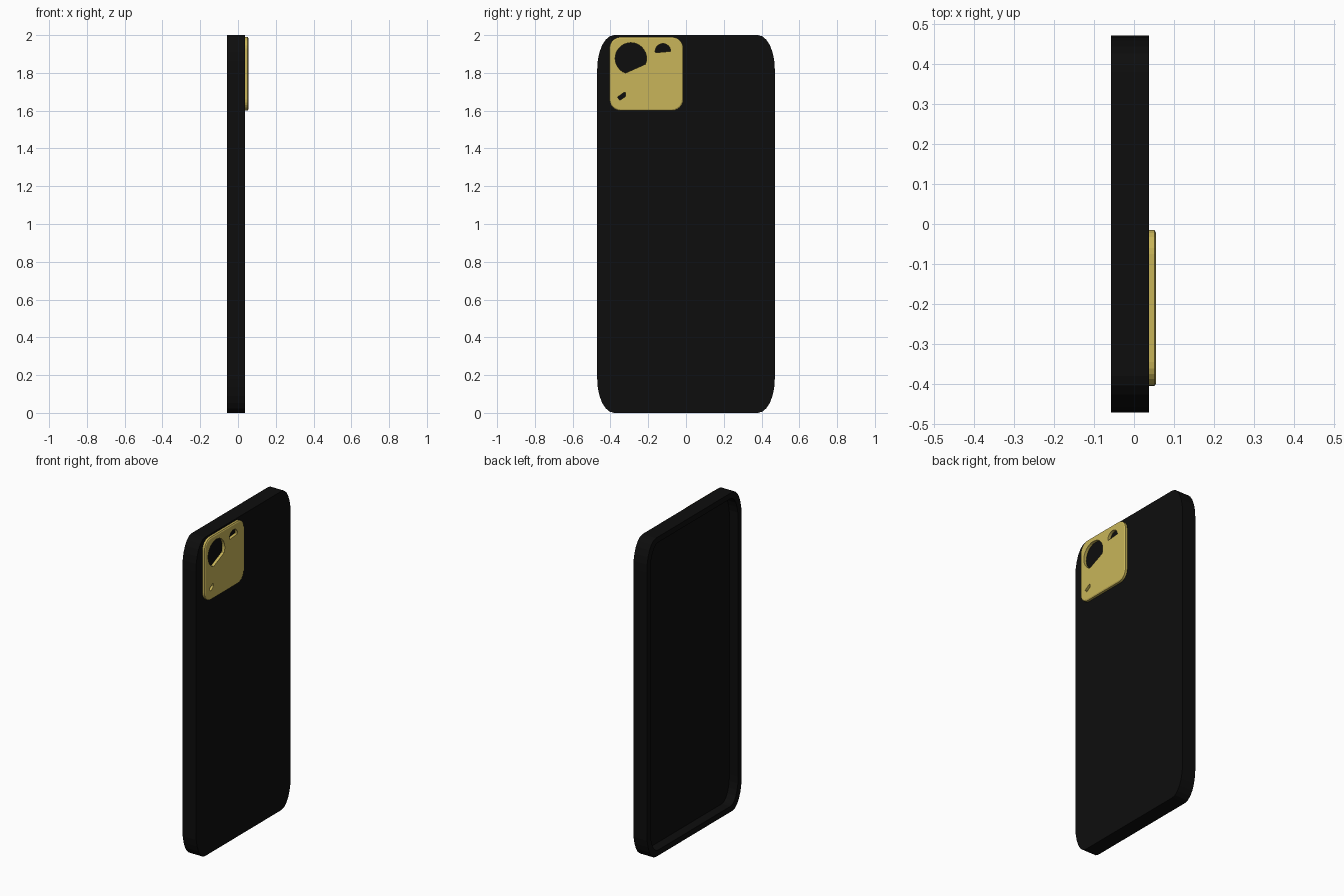
import bpy, bmesh, math

if "Cube" in bpy.data.objects:
    bpy.data.objects.remove(bpy.data.objects["Cube"])


def rounded(y0, y1, z0, z1, ry, rz, seg=6):
    """Rounded rectangle in the YZ plane, counter-clockwise seen from +x."""
    pts = []
    corners = [(y1 - ry, z1 - rz), (y0 + ry, z1 - rz), (y0 + ry, z0 + rz), (y1 - ry, z0 + rz)]
    for q, (cy, cz) in enumerate(corners):
        for i in range(seg + 1):
            a = (q + i / seg) * math.pi / 2
            pts.append((cy + ry * math.cos(a), cz + rz * math.sin(a)))
    return pts


def arc(cy, cz, r, a0, a1, seg=24):
    """Circle segment closed by its chord."""
    return [(cy + r * math.cos(math.radians(a0 + (a1 - a0) * i / seg)),
             cz + r * math.sin(math.radians(a0 + (a1 - a0) * i / seg))) for i in range(seg + 1)]


def material(name, color):
    m = bpy.data.materials.new(name)
    m.diffuse_color = color
    m.use_nodes = True
    m.node_tree.nodes["Principled BSDF"].inputs["Base Color"].default_value = m.diffuse_color
    return m


def loft(name, sections, mat=None):
    """Skin a list of (x, profile) sections into a closed solid."""
    bm = bmesh.new()
    rings = [[bm.verts.new((x, y, z)) for y, z in prof] for x, prof in sections]
    n = len(rings[0])
    for a, b in zip(rings, rings[1:]):
        for i in range(n):
            bm.faces.new((a[i], a[(i + 1) % n], b[(i + 1) % n], b[i]))
    bm.faces.new(rings[0][::-1])
    bm.faces.new(rings[-1])
    bmesh.ops.recalc_face_normals(bm, faces=bm.faces)
    me = bpy.data.meshes.new(name)
    bm.to_mesh(me)
    bm.free()
    if mat:
        me.materials.append(mat)
    ob = bpy.data.objects.new(name, me)
    bpy.context.collection.objects.link(ob)
    return ob


black = material("black", (0.004, 0.004, 0.004, 1))
gold = material("gold", (0.58, 0.46, 0.10, 1))

# Case shell: outer outline, rim, then down into the open cavity on the -x side
outer = rounded(-0.47, 0.47, 0, 2, 0.09, 0.18)
inner = rounded(-0.435, 0.435, 0.035, 1.965, 0.075, 0.155)
loft("case_shell", [(0.037, outer), (-0.057, outer), (-0.057, inner), (0.003, inner)], black)

# Raised camera plate with a small chamfer
plate_out = rounded(-0.405, -0.015, 1.60, 1.99, 0.06, 0.06)
plate_in = rounded(-0.398, -0.022, 1.607, 1.983, 0.053, 0.053)
plate = loft("camera_plate", [(0.037, plate_out), (0.051, plate_out), (0.055, plate_in)], gold)

# Openings in the plate
holes = {
    "large_opening": arc(-0.292, 1.877, 0.083, -22, 250),
    "small_opening": arc(-0.122, 1.914, 0.041, 0, 190),
    "slot_opening": [(-0.363, 1.672), (-0.35, 1.655), (-0.32, 1.675), (-0.32, 1.695), (-0.33, 1.695)],
}
for name, prof in holes.items():
    cutter = loft(name + "_cutter", [(0.02, prof), (0.08, prof)])
    cutter.hide_render = True
    cutter.hide_set(True)
    mod = plate.modifiers.new(name, 'BOOLEAN')
    mod.operation = 'DIFFERENCE'
    mod.solver = 'EXACT'
    mod.object = cutter
